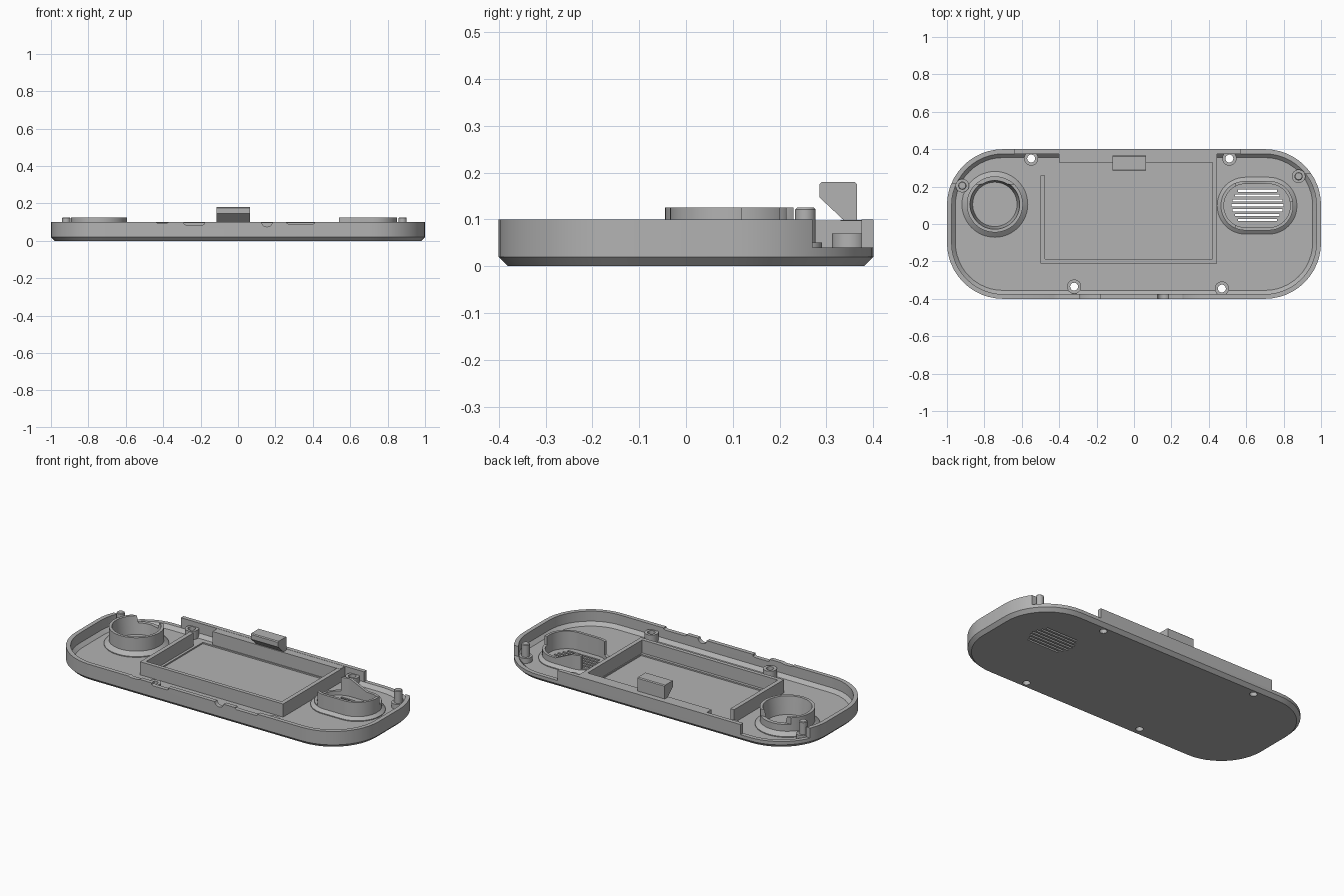
import bpy, bmesh, math
from mathutils import Vector

cube = bpy.data.objects.get("Cube")
if cube:
    bpy.data.objects.remove(cube, do_unlink=True)

grey = bpy.data.materials.new("mid_grey")
grey.use_nodes = True
grey.diffuse_color = (0.45, 0.45, 0.45, 1)
grey.node_tree.nodes["Principled BSDF"].inputs["Base Color"].default_value = (0.45, 0.45, 0.45, 1)

FLOOR, RIM, TALL = 0.02, 0.10, 0.125


def finish(name, bm):
    bmesh.ops.remove_doubles(bm, verts=bm.verts, dist=1e-5)
    bmesh.ops.recalc_face_normals(bm, faces=bm.faces)
    mesh = bpy.data.meshes.new(name)
    bm.to_mesh(mesh)
    bm.free()
    mesh.materials.append(grey)
    obj = bpy.data.objects.new(name, mesh)
    bpy.context.collection.objects.link(obj)
    return obj


def outline(centre, half, radius, inset, z, steps=12):
    """Rounded rectangle, or a circle when half equals radius."""
    r = radius - inset
    points = []
    for corner, (sx, sy) in enumerate([(1, 1), (-1, 1), (-1, -1), (1, -1)]):
        for i in range(steps + 1):
            a = math.pi / 2 * (corner + i / steps)
            points.append(Vector((centre[0] + sx * (half[0] - radius) + r * math.cos(a),
                                  centre[1] + sy * (half[1] - radius) + r * math.sin(a), z)))
    return points


def skin(name, centre, half, radius, profile, tube=False):
    """Skin an outline along (inset, z) steps; a tube closes on itself."""
    bm = bmesh.new()
    rings = [[bm.verts.new(p) for p in outline(centre, half, radius, i, z)] for i, z in profile]
    pairs = list(zip(rings, rings[1:]))
    if tube:
        pairs.append((rings[-1], rings[0]))
    else:
        bm.faces.new(rings[0])
        bm.faces.new(rings[-1])
    for a, b in pairs:
        for i in range(len(a)):
            j = (i + 1) % len(a)
            bm.faces.new((a[i], a[j], b[j], b[i]))
    bmesh.ops.dissolve_degenerate(bm, dist=1e-5, edges=bm.edges)
    return finish(name, bm)


def cylinder(name, x, y, r, z0, z1):
    return skin(name, (x, y), (r, r), r, [(0, z0), (0, z1)])


def prism(name, profile, axis, start, end):
    """Extrude a 2D profile along the x or y axis."""
    bm = bmesh.new()
    sides = [[bm.verts.new((t, a, b) if axis == "x" else (a, t, b)) for a, b in profile]
             for t in (start, end)]
    bm.faces.new(sides[0])
    bm.faces.new(sides[1])
    for i in range(len(profile)):
        j = (i + 1) % len(profile)
        bm.faces.new((sides[0][i], sides[0][j], sides[1][j], sides[1][i]))
    return finish(name, bm)


def box(name, x0, x1, y0, y1, z0, z1):
    return prism(name, [(x0, z0), (x1, z0), (x1, z1), (x0, z1)], "y", y0, y1)


def cut(obj, cutter):
    cutter.hide_render = True
    mod = obj.modifiers.new("cut", "BOOLEAN")
    mod.operation = "DIFFERENCE"
    mod.solver = "EXACT"
    mod.object = cutter
    bpy.context.view_layer.objects.active = obj
    bpy.ops.object.modifier_apply(modifier=mod.name)
    bpy.data.objects.remove(cutter, do_unlink=True)


# Tray shell with chamfered bottom edge and chamfered inner foot
shell = skin("case_shell", (0, 0), (1, 0.4), 0.3,
             [(0.02, 0), (0, 0.02), (0, RIM), (0.025, RIM), (0.025, 0.04), (0.045, FLOOR)])

# Rear corners of the wall are lowered
cut(shell, box("left_corner_cut", 0.57, 1.1, 0.27, 0.5, 0.04, 0.2))
cut(shell, box("right_corner_cut", -1.1, -0.64, 0.22, 0.5, 0.04, 0.2))

# Notches in the front rim
for x0, x1, z in [(-0.44, -0.37, 0.095), (-0.29, -0.18, 0.085), (0.26, 0.41, 0.09)]:
    cut(shell, prism("rim_notch", [(x0, 0.12), (x0, z + 0.005), (x0 + 0.01, z), (x1 - 0.01, z),
                                   (x1, z + 0.005), (x1, 0.12)], "y", -0.45, -0.36))
arc = [(0.155 + 0.03 * math.cos(a), 0.105 + 0.03 * math.sin(a))
       for a in [i * math.tau / 20 for i in range(20)]]
cut(shell, prism("cable_notch", arc, "y", -0.45, -0.36))

# Battery bay recess and speaker grille slots
cut(shell, box("bay_recess", -0.46, 0.415, -0.17, 0.325, 0.012, 0.05))
for i in range(-3, 4):
    half = 0.14 - 0.014 * max(0, abs(i) - 0.5)
    y = 0.1 + i * 0.026
    cut(shell, box("grille_slot", 0.66 - half, 0.66 + half, y - 0.006, y + 0.006, -0.1, 0.06))

# Screw bosses with through holes
for x, y in [(-0.55, 0.35), (0.51, 0.35), (-0.32, -0.335), (0.47, -0.345)]:
    cut(shell, cylinder("screw_drill", x, y, 0.021, -0.1, 0.2))
    skin("screw_boss", (x, y), (0.038, 0.038), 0.038,
         [(0, 0.01), (0, 0.07), (0.017, 0.07), (0.017, 0.01)], tube=True)

# Alignment pegs on wider feet
for x, y in [(-0.918, 0.205), (0.88, 0.255)]:
    skin("alignment_peg", (x, y), (0.036, 0.036), 0.036,
         [(0, 0.01), (0, 0.05), (0.014, 0.05), (0.014, TALL - 0.004), (0.018, TALL)])

# Battery bay walls and solid rear block
box("bay_right_wall", -0.5, -0.475, -0.21, 0.26, 0.015, RIM - 0.002)
box("bay_left_wall", 0.42, 0.445, -0.21, 0.378, 0.015, RIM - 0.002)
box("bay_front_wall", -0.48, 0.43, -0.21, -0.187, 0.015, RIM - 0.002)
box("bay_rear_block", -0.4, 0.44, 0.33, 0.385, 0.015, RIM - 0.001)

# Latch hook
prism("latch_hook", [(0.335, 0.08), (0.335, RIM), (0.285, 0.147), (0.285, 0.175), (0.29, 0.18),
                     (0.36, 0.18), (0.365, 0.175), (0.365, 0.08)], "x", -0.115, 0.065)

# Round collar with flared foot, lowered at the rear
collar = [(0, 0.015), (0, 0.025), (0.026, 0.045), (0.026, TALL), (0.043, TALL), (0.058, 0.015)]
ring = skin("round_collar", (-0.744, 0.105), (0.176, 0.176), 0.176, collar, tube=True)
cut(ring, box("collar_cut", -1, -0.5, 0.215, 0.4, 0.085, 0.2))

# Speaker collar, low beside the battery bay and sloping down at the rear
speaker = skin("speaker_collar", (0.658, 0.098), (0.213, 0.152), 0.15,
               [(0, 0.015), (0, 0.025), (0.02, 0.04), (0.02, TALL), (0.036, TALL), (0.036, 0.015)],
               tube=True)
cut(speaker, box("speaker_side_cut", 0.3, 0.54, -0.2, 0.4, 0.045, 0.2))
cut(speaker, prism("speaker_rear_cut", [(0.58, 0.13), (0.7, 0.075), (1, 0.075), (1, 0.13)],
                   "y", 0.12, 0.4))

# Smooth shading with sharp edges kept
bpy.ops.object.select_all(action="DESELECT")
for obj in bpy.context.scene.objects:
    if obj.type == "MESH" and grey.name in obj.data.materials:
        obj.select_set(True)
        bpy.context.view_layer.objects.active = obj
bpy.ops.object.shade_smooth_by_angle(angle=math.radians(30))
